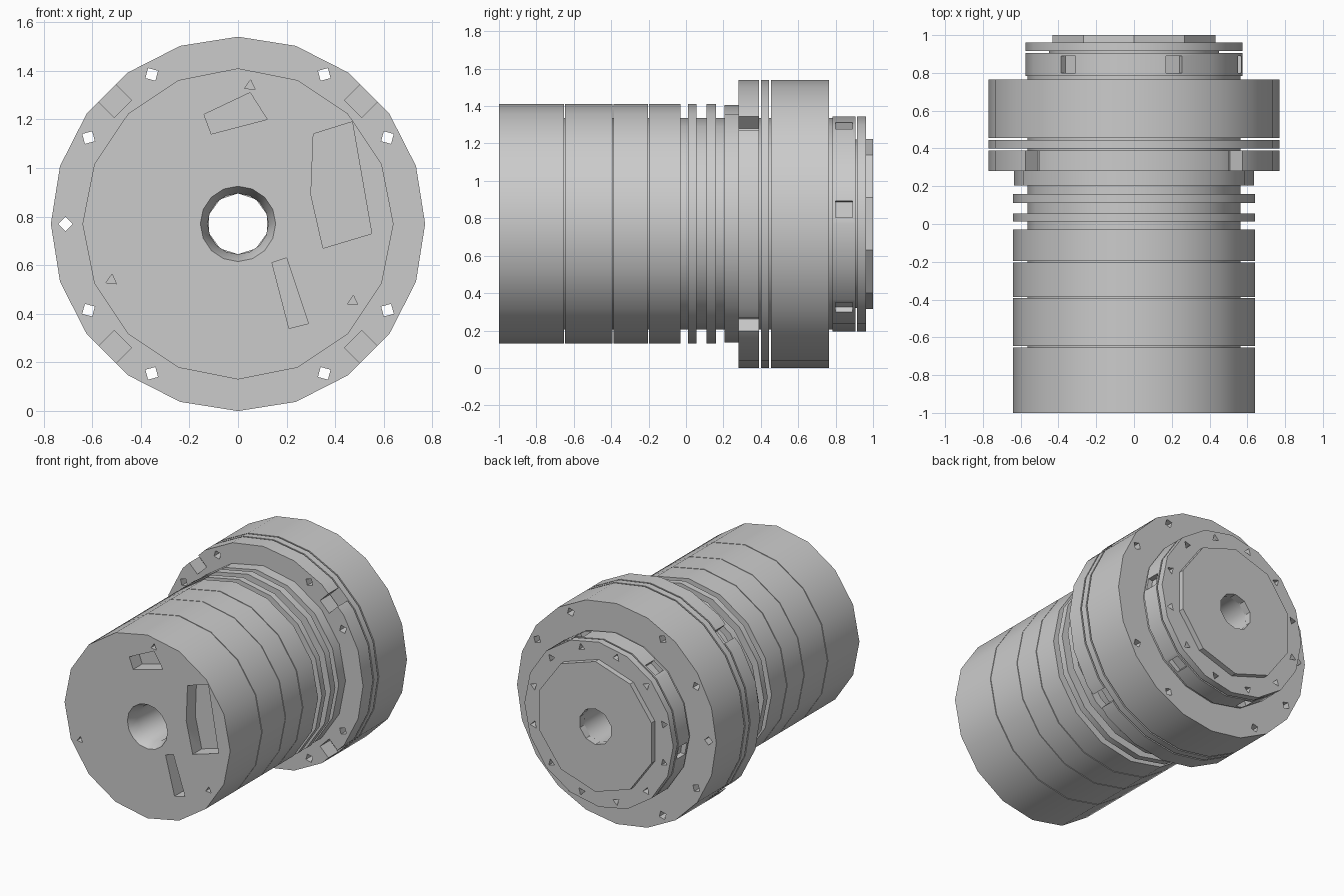
import bpy, bmesh, math

old = bpy.data.objects.get("Cube")
if old:
    bpy.data.objects.remove(old, do_unlink=True)

AXIS = 0.77   # height of the long axis
BORE = 0.125  # radius of the central through hole

grey = bpy.data.materials.new("plain grey")
grey.use_nodes = True
colour = (0.6, 0.6, 0.6, 1)
grey.diffuse_color = colour
grey.node_tree.nodes["Principled BSDF"].inputs["Base Color"].default_value = colour


def make_object(name, bm):
    bmesh.ops.recalc_face_normals(bm, faces=bm.faces[:])
    mesh = bpy.data.meshes.new(name)
    bm.to_mesh(mesh)
    bm.free()
    obj = bpy.data.objects.new(name, mesh)
    bpy.context.collection.objects.link(obj)
    mesh.materials.append(grey)
    return obj


def lathe(name, profile, sides):
    """Spin a closed (y, radius) loop around the long axis."""
    bm = bmesh.new()
    loops = []
    for i in range(sides):
        a = math.tau * i / sides + math.pi / 2
        loops.append([bm.verts.new((r * math.cos(a), y, AXIS + r * math.sin(a)))
                      for y, r in profile])
    count = len(profile)
    for i in range(sides):
        here, there = loops[i], loops[(i + 1) % sides]
        for j in range(count):
            k = (j + 1) % count
            bm.faces.new((here[j], here[k], there[k], there[j]))
    return make_object(name, bm)


def ring(name, y0, y1, outer, inner=BORE, sides=16):
    return lathe(name, [(y0, inner), (y0, outer), (y1, outer), (y1, inner)], sides)


def prism(bm, outline, y0, y1):
    """Extrude an (x, z) outline along y."""
    front = [bm.verts.new((x, y0, z)) for x, z in outline]
    back = [bm.verts.new((x, y1, z)) for x, z in outline]
    bm.faces.new(front)
    bm.faces.new(back[::-1])
    for i in range(len(outline)):
        j = (i + 1) % len(outline)
        bm.faces.new((front[i], back[i], back[j], front[j]))


def polar_box(angle, r0, r1, width):
    """Outline of a block lying along a radius."""
    c, s = math.cos(math.radians(angle)), math.sin(math.radians(angle))
    h = width / 2
    return [(r * c - t * s, AXIS + r * s + t * c)
            for r, t in ((r0, -h), (r1, -h), (r1, h), (r0, h))]


def pin_hole(angle, radius, size=0.03, sides=4):
    """Outline of a small bolt hole."""
    a = math.radians(angle)
    return [(radius * math.cos(a) + size * math.cos(a + math.tau * i / sides),
             AXIS + radius * math.sin(a) + size * math.sin(a + math.tau * i / sides))
            for i in range(sides)]


def cut(obj, outlines, y0, y1):
    bm = bmesh.new()
    for outline in outlines:
        prism(bm, outline, y0, y1)
    cutter = make_object(obj.name + "_cutter", bm)
    cutter.hide_render = True
    mod = obj.modifiers.new("cut", "BOOLEAN")
    mod.operation, mod.solver, mod.object = "DIFFERENCE", "EXACT", cutter
    bpy.context.view_layer.objects.active = obj
    bpy.ops.object.modifier_apply(modifier=mod.name)
    bpy.data.objects.remove(cutter, do_unlink=True)


parts = []

# Barrel: front sleeve with a flared bore, then three plain sleeves
front_sleeve = lathe("front_sleeve", [(-1, 0.155), (-1, 0.64), (-0.653, 0.64),
                                      (-0.653, BORE), (-0.93, BORE)], 16)
slots = [
    [(-0.14, 1.22), (0.05, 1.31), (0.12, 1.20), (-0.11, 1.14)],
    [(0.31, 1.14), (0.47, 1.19), (0.55, 0.73), (0.35, 0.67), (0.30, 0.89)],
    [(0.14, 0.61), (0.20, 0.63), (0.29, 0.36), (0.21, 0.34)],
]
cut(front_sleeve, slots, -1.1, -0.9)
cut(front_sleeve, [pin_hole(a, 0.57, 0.025, 3) for a in (85, 204, 326)], -1.1, -0.93)
parts.append(front_sleeve)
for i, (y0, y1) in enumerate(((-0.647, -0.392), (-0.387, -0.203), (-0.197, -0.03))):
    parts.append(ring(f"barrel_sleeve_{i + 1}", y0, y1, 0.64))

# Inner core that shows in the grooves
parts.append(ring("inner_core", -0.7, 0.8, 0.565))

# Cooling fins between barrel and flange
for i, (y0, y1) in enumerate(((0.012, 0.055), (0.11, 0.16))):
    parts.append(ring(f"fin_{i + 1}", y0, y1, 0.64, 0.5))
parts.append(ring("flange_collar", 0.205, 0.3, 0.635, 0.5))

# Flange: notched front plate, thin spacer and thick drum, bolted through
bolts = [pin_hole(a, 0.71) for a in range(0, 360, 30) if a not in (0, 90, 270)]
notches = [polar_box(a, 0.67, 0.9, 0.1) for a in (45, 135, 225, 315)]
plate = ring("flange_plate", 0.28, 0.39, 0.77, 0.5, 20)
cut(plate, notches, 0.2, 0.5)
spacer = ring("flange_spacer", 0.4, 0.445, 0.77, 0.5, 20)
drum = ring("flange_drum", 0.455, 0.765, 0.77, 0.5, 20)
for part in (plate, spacer, drum):
    cut(part, bolts, 0.2, 0.9)
    parts.append(part)

# Rear neck with notches, rim with pin holes, and end cap
neck = ring("rear_neck", 0.783, 0.905, 0.575)
cut(neck, [polar_box(a, 0.53, 0.7, 0.09) for a in range(8, 360, 60)], 0.8, 0.89)
rim = ring("rear_rim", 0.915, 0.962, 0.575)
cut(rim, [pin_hole(a, 0.52, 0.028, 3) for a in range(15, 360, 30)], 0.85, 1.1)
parts += [neck, rim, ring("rear_core", 0.75, 0.95, 0.45),
          ring("end_cap", 0.95, 1.0, 0.455, BORE, 10)]

# Smooth round walls, keep edges sharp
bpy.ops.object.select_all(action="DESELECT")
for part in parts:
    part.select_set(True)
bpy.context.view_layer.objects.active = parts[0]
bpy.ops.object.shade_smooth_by_angle(angle=math.radians(30))
